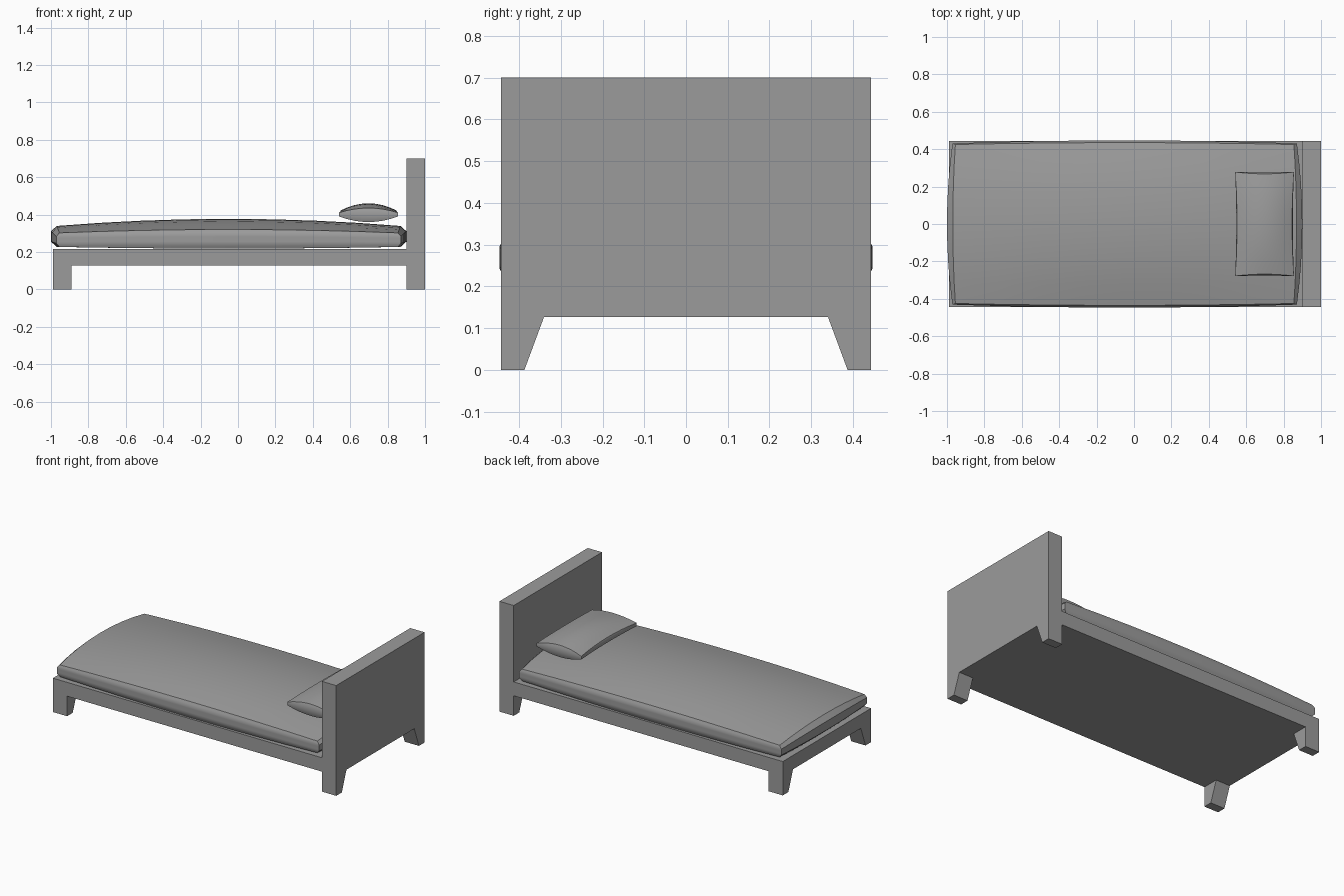
import bpy, bmesh

if "Cube" in bpy.data.objects:
    bpy.data.objects.remove(bpy.data.objects["Cube"])

# Mid grey shared by all parts
GREY = bpy.data.materials.new("mid_grey")
GREY.diffuse_color = (0.33, 0.33, 0.33, 1)
GREY.use_nodes = True
GREY.node_tree.nodes["Principled BSDF"].inputs["Base Color"].default_value = GREY.diffuse_color


def make_object(name, bm):
    bmesh.ops.recalc_face_normals(bm, faces=bm.faces[:])
    mesh = bpy.data.meshes.new(name)
    bm.to_mesh(mesh)
    bm.free()
    mesh.materials.append(GREY)
    obj = bpy.data.objects.new(name, mesh)
    bpy.context.collection.objects.link(obj)
    return obj


def extrude_x(name, profile, x0, x1):
    """Extrude a (y, z) outline along x."""
    bm = bmesh.new()
    face = bm.faces.new([bm.verts.new((x0, y, z)) for y, z in profile])
    new = bmesh.ops.extrude_face_region(bm, geom=[face])["geom"]
    bmesh.ops.translate(bm, vec=(x1 - x0, 0, 0),
                        verts=[v for v in new if isinstance(v, bmesh.types.BMVert)])
    return make_object(name, bm)


def cushion(name, shape):
    """Gridded cube whose (u, v, w) coordinates are remapped by shape()."""
    bm = bmesh.new()
    bmesh.ops.create_cube(bm, size=2)
    bmesh.ops.subdivide_edges(bm, edges=bm.edges[:], cuts=7, use_grid_fill=True)
    for vert in bm.verts:
        vert.co = shape(*vert.co)
    obj = make_object(name, bm)
    bpy.ops.object.select_all(action='DESELECT')
    obj.select_set(True)
    bpy.context.view_layer.objects.active = obj
    bpy.ops.object.shade_smooth_by_angle(angle=0.52)
    return obj


W, RAIL, TOP = 0.443, 0.127, 0.215   # half width, underside and top of base


def mattress_shape(u, v, w):
    a, b = 1 - u * u, 1 - v * v
    c = min(1, 2 * (1 - abs(w)))     # chamfer at top and bottom rims
    x = -0.05 + u * (0.905 + 0.014 * b + c * (0.016 + 0.015 * b))
    y = v * (0.425 + 0.01 * a + c * (0.006 + 0.006 * a))
    top = 0.302 + 0.018 * a + 0.037 * b + 0.02 * a * b
    bottom = 0.227 - 0.009 * a
    return x, y, bottom + (top - bottom) * (w + 1) / 2


def pillow_shape(u, v, w):
    a, b, c = 1 - u * u, 1 - v * v, 1 - w * w
    x = 0.698 + u * (0.157 - 0.01 * b + 0.004 * c * b)
    y = v * (0.278 - 0.01 * a + 0.008 * c * a)
    top = 0.41 + 0.025 * a + 0.013 * b + 0.012 * a * b
    bottom = 0.39 - 0.03 * a
    return x, y, bottom + (top - bottom) * (w + 1) / 2


# Base slab
extrude_x("bed_base", [(-W, RAIL), (W, RAIL), (W, TOP), (-W, TOP)], -0.99, 0.9)

# Headboard with its two tapered legs
extrude_x("headboard", [(-W, 0), (-0.387, 0), (-0.34, RAIL), (0.34, RAIL),
                        (0.387, 0), (W, 0), (W, 0.7), (-W, 0.7)], 0.9, 1.0)

# Tapered foot legs
for s, side in ((-1, "front"), (1, "back")):
    extrude_x(side + "_foot_leg", [(s * W, 0), (s * 0.387, 0),
                                   (s * 0.34, RAIL), (s * W, RAIL)], -0.99, -0.89)

# Bedding
cushion("mattress", mattress_shape)
cushion("pillow", pillow_shape)
